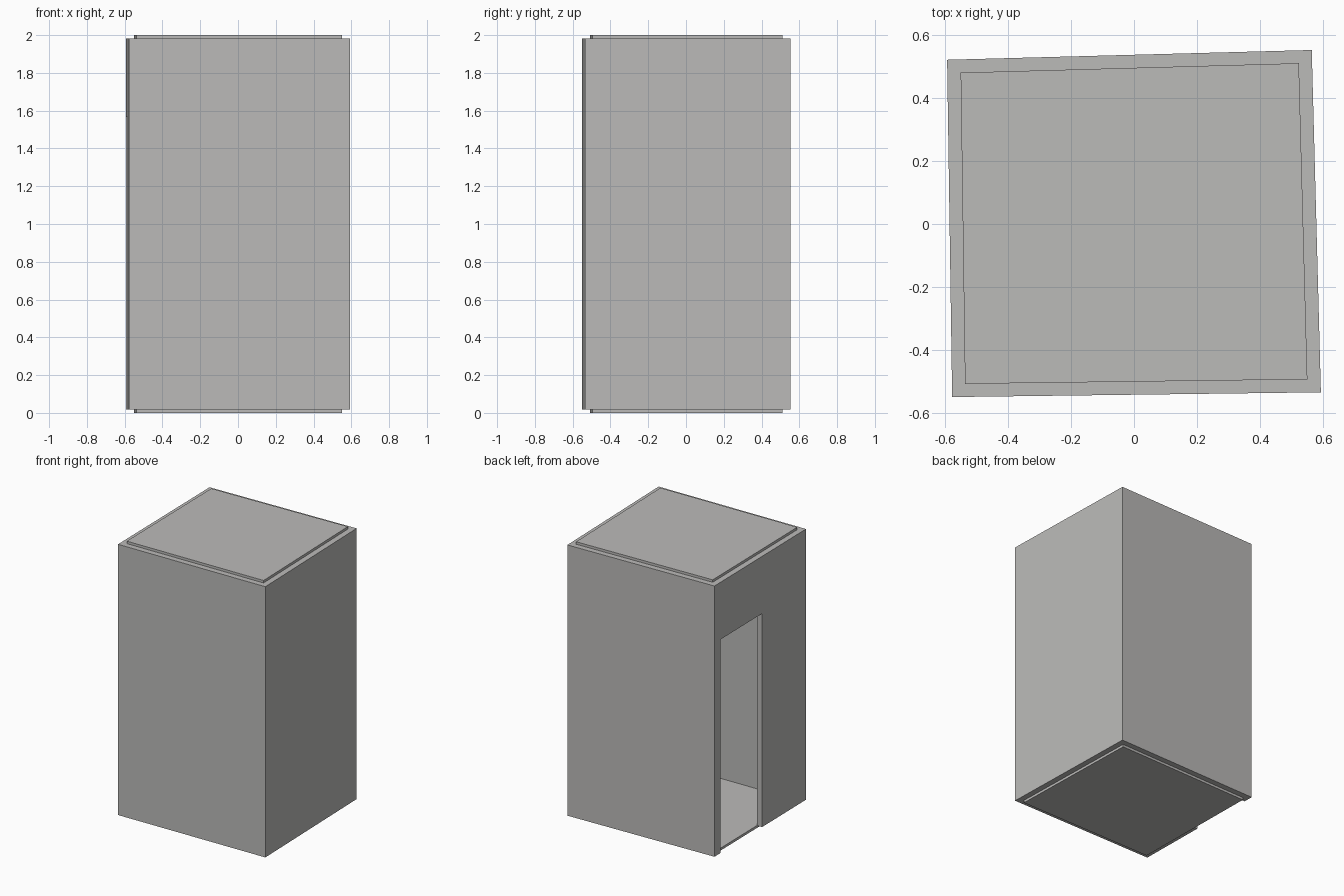
import bpy
import bmesh
from mathutils import Vector

cube = bpy.data.objects.get("Cube")
if cube:
    bpy.data.objects.remove(cube, do_unlink=True)

# Slightly skewed plan: back right, back left, front left, front right corners
OUTER = [Vector(p) for p in ((-0.594, 0.522), (0.565, 0.553), (0.594, -0.535), (-0.578, -0.55))]
INNER = [Vector(p) for p in ((-0.551, 0.481), (0.524, 0.511), (0.551, -0.494), (-0.537, -0.508))]
HEIGHT = 2.0
SLAB = 0.018
DOOR_TOP = 1.567

grey = bpy.data.materials.new("concrete grey")
grey.use_nodes = True
colour = (0.5, 0.495, 0.485, 1)
grey.diffuse_color = colour
grey.node_tree.nodes["Principled BSDF"].inputs["Base Color"].default_value = colour


def prism(name, plan, low, high):
    """Raise a flat plan into a solid between two heights."""
    bm = bmesh.new()
    face = bm.faces.new([bm.verts.new((p.x, p.y, low)) for p in plan])
    top = bmesh.ops.extrude_face_region(bm, geom=[face])["geom"]
    verts = [v for v in top if isinstance(v, bmesh.types.BMVert)]
    bmesh.ops.translate(bm, verts=verts, vec=(0, 0, high - low))
    bmesh.ops.recalc_face_normals(bm, faces=bm.faces)
    mesh = bpy.data.meshes.new(name)
    bm.to_mesh(mesh)
    bm.free()
    mesh.materials.append(grey)
    obj = bpy.data.objects.new(name, mesh)
    bpy.context.collection.objects.link(obj)
    return obj


def cut(target, cutter):
    """Subtract the cutter, then discard it."""
    cutter.hide_render = True
    mod = target.modifiers.new("cut", "BOOLEAN")
    mod.operation = "DIFFERENCE"
    mod.solver = "EXACT"
    mod.object = cutter
    bpy.context.view_layer.objects.active = target
    bpy.ops.object.modifier_apply(modifier=mod.name)
    bpy.data.objects.remove(cutter, do_unlink=True)


# Walls: a hollow shaft with a tall doorway near one corner
walls = prism("walls", OUTER, SLAB, HEIGHT - SLAB)
cut(walls, prism("room_cutter", INNER, -0.2, HEIGHT + 0.2))

near = OUTER[0].lerp(OUTER[3], 0.067)
far = OUTER[0].lerp(OUTER[3], 0.52)
step = Vector((0.2, 0))
doorway = [near - step, near + step, far + step, far - step]
cut(walls, prism("doorway_cutter", doorway, -0.2, DOOR_TOP))

# Floor and ceiling slabs fit the inside of the walls
prism("floor", INNER, 0, SLAB)
prism("ceiling", INNER, HEIGHT - SLAB, HEIGHT)
